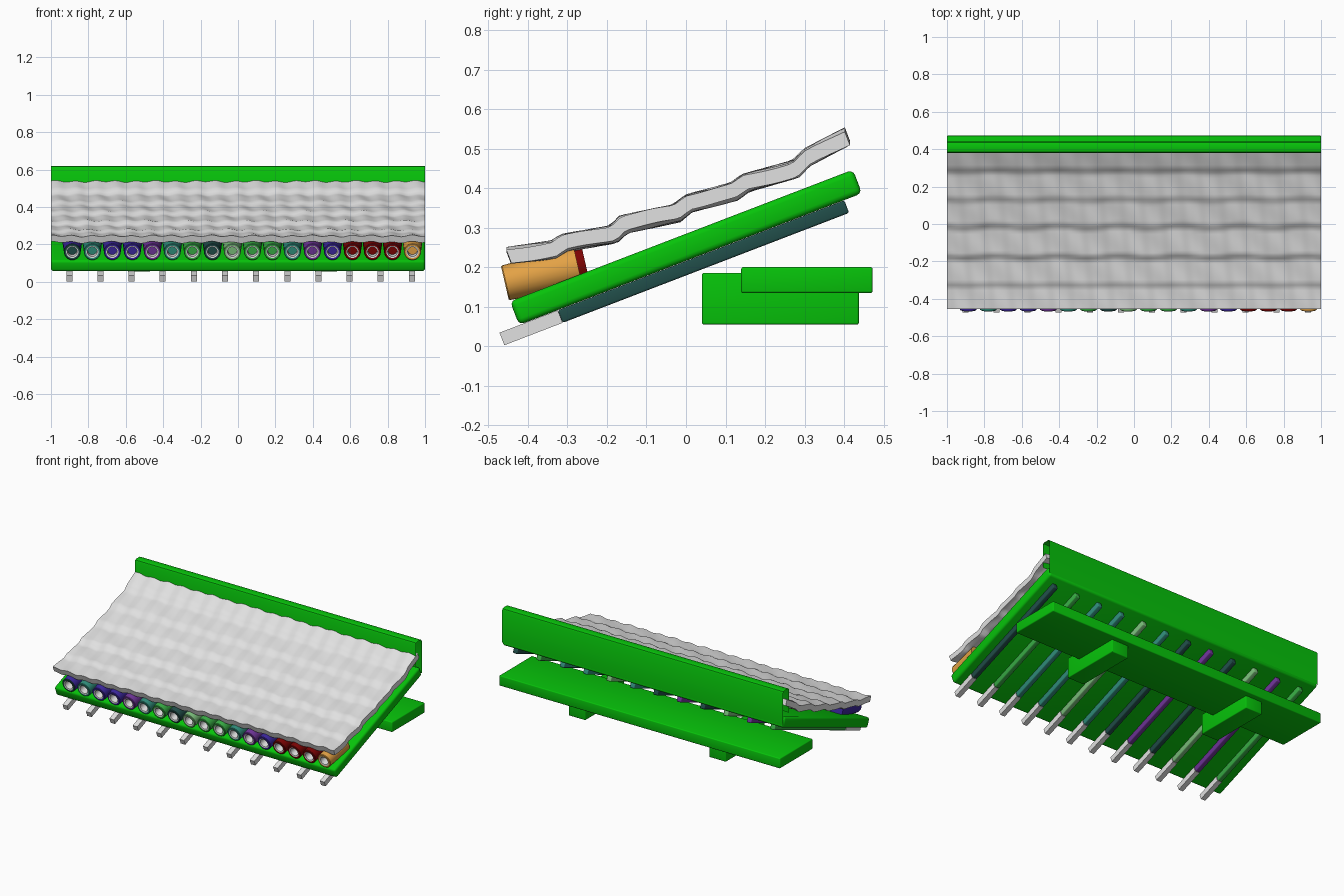
import bpy, bmesh, math
from mathutils import Matrix

cube = bpy.data.objects.get("Cube")
if cube:
    bpy.data.objects.remove(cube, do_unlink=True)


def material(name, *rgb):
    m = bpy.data.materials.new(name)
    m.use_nodes = True
    m.diffuse_color = (*rgb, 1)
    m.node_tree.nodes["Principled BSDF"].inputs["Base Color"].default_value = (*rgb, 1)
    return m


GREEN = material("bright green", 0.002, 0.55, 0.003)
PALE = material("pale grey", 0.75, 0.75, 0.75)
SLATE = material("dark slate", 0.015, 0.075, 0.067)
TEAL = material("teal", 0.03, 0.27, 0.2)
MINT = material("light green", 0.2, 0.52, 0.2)
LEAF = material("leaf green", 0.04, 0.42, 0.06)
INDIGO = material("indigo", 0.045, 0.02, 0.34)
PURPLE = material("purple", 0.16, 0.035, 0.32)
RED = material("dark red", 0.2, 0.001, 0.001)
ORANGE = material("orange", 0.77, 0.36, 0.06)


def finish(name, bm, mats, smooth=True):
    mesh = bpy.data.meshes.new(name)
    bm.to_mesh(mesh)
    bm.free()
    ob = bpy.data.objects.new(name, mesh)
    bpy.context.collection.objects.link(ob)
    for m in mats:
        mesh.materials.append(m)
    if smooth:
        bpy.ops.object.select_all(action='DESELECT')
        ob.select_set(True)
        bpy.context.view_layer.objects.active = ob
        bpy.ops.object.shade_smooth_by_angle(angle=math.radians(40))
    return ob


def box(name, size, loc, mat, pitch=0, bevel=0):
    bm = bmesh.new()
    bmesh.ops.create_cube(bm, size=1, matrix=Matrix.Diagonal((*size, 1)))
    if bevel:
        bmesh.ops.bevel(bm, geom=bm.edges[:], offset=bevel, segments=3,
                        profile=0.5, affect='EDGES')
    ob = finish(name, bm, [mat], bevel > 0)
    ob.location = loc
    ob.rotation_euler.x = pitch
    return ob


# Sloping deck, lower beam and its two brackets
PITCH = math.radians(21)
box("deck", (2, 0.93, 0.064), (0, 0, 0.25), GREEN, PITCH, 0.014)
box("lower_beam", (2, 0.333, 0.066), (0, 0.306, 0.167), GREEN, 0, 0.006)
for x in (-0.53, 0.47):
    box("bracket", (0.12, 0.397, 0.131), (x, 0.239, 0.12), GREEN, 0, 0.005)

# Rafters: bare tip at the eave, coloured length behind it
rafter_colours = [LEAF, PURPLE, MINT, SLATE, PURPLE, SLATE,
                  TEAL, MINT, TEAL, TEAL, LEAF, SLATE]
tip, length = 0.158, 0.935


def along_rafter(x, d):
    return (x, -0.466 + d * math.cos(PITCH), 0.018 + d * math.sin(PITCH))


for i, mat in enumerate(rafter_colours):
    x = -0.902 + i * 0.1665
    box("rafter_tip", (0.032, tip, 0.034), along_rafter(x, tip / 2), PALE, PITCH)
    box("rafter", (0.032, length - tip, 0.034),
        along_rafter(x, (tip + length) / 2), mat, PITCH, 0.005)

# Row of short hollow tubes along the eave
tube_colours = [SLATE, TEAL, INDIGO, INDIGO, PURPLE, TEAL, LEAF, SLATE, MINT,
                LEAF, LEAF, TEAL, PURPLE, INDIGO, RED, RED, RED, ORANGE]


def tube(x, body, front, extra):
    back = 0.095 + extra
    profile = [(0, back), (0.052, back), (0.045, -0.092), (0.042, -0.095),
               (0.033, -0.095), (0.026, -0.092), (0.025, -0.05), (0, -0.05)]
    bm = bmesh.new()
    verts = [bm.verts.new((r, 0, z)) for r, z in profile]
    edges = [bm.edges.new(pair) for pair in zip(verts, verts[1:])]
    bmesh.ops.spin(bm, geom=verts + edges, cent=(0, 0, 0), axis=(0, 0, 1),
                   angle=math.tau, steps=24)
    bmesh.ops.remove_doubles(bm, verts=bm.verts, dist=0.0005)
    bmesh.ops.recalc_face_normals(bm, faces=bm.faces)
    for f in bm.faces:
        c = f.calc_center_median()
        # pale lining around the hole, front rim and hole floor
        if 0.022 < c.xy.length < 0.031:
            f.material_index = 1
        elif c.z < -0.04:
            f.material_index = 2
    ob = finish("eave_tube", bm, [body, PALE, front])
    ob.location = (x, -0.366, 0.181)
    ob.rotation_euler.x = math.radians(-77)


for i, mat in enumerate(tube_colours):
    # the end tube by the right edge has an indigo body
    tube(-0.886 + i * 0.107, mat if i else INDIGO, mat,
         0 if mat is ORANGE else 0.02)

# Ridge cap: a folded strip with open ends
fold = [(0.38, 0.46), (0.38, 0.607), (0.384, 0.616), (0.393, 0.62),
        (0.428, 0.62), (0.437, 0.616), (0.441, 0.607), (0.441, 0.4)]
bm = bmesh.new()
rows = [[bm.verts.new((x, y, z)) for y, z in fold] for x in (-1, 1)]
for i in range(len(fold) - 1):
    bm.faces.new((rows[0][i], rows[1][i], rows[1][i + 1], rows[0][i + 1]))
finish("ridge_cap", bm, [GREEN])

# Rippled, stepped roof covering
steps = [(-0.455, 0.25), (-0.34, 0.267), (-0.315, 0.283), (-0.19, 0.305),
         (-0.165, 0.33), (-0.03, 0.358), (0, 0.383), (0.115, 0.413),
         (0.145, 0.435), (0.27, 0.47), (0.3, 0.5), (0.402, 0.553)]


def roof_height(x, y):
    z = steps[-1][1]
    for (y0, z0), (y1, z1) in zip(steps, steps[1:]):
        if y <= y1:
            z = z0 + (z1 - z0) * (y - y0) / (y1 - y0)
            break
    ripple = 0.004 * math.sin(math.tau * x / 0.107 + 6 * y)
    drift = 0.002 * math.sin(23 * x + 31 * y)
    return z - 0.005 + ripple + drift


bm = bmesh.new()
bmesh.ops.create_grid(bm, x_segments=160, y_segments=60, size=1)
for v in bm.verts:
    y = -0.0265 + v.co.y * 0.4285
    # step lines wander slightly from side to side
    wander = 0.006 * math.sin(19 * v.co.x) * (1 - abs(v.co.y))
    v.co = (v.co.x, y, roof_height(v.co.x, y + wander))
# thickness, keeping the side edges square
under = bmesh.ops.extrude_face_region(bm, geom=bm.faces[:], use_keep_orig=True)
for v in under["geom"]:
    if isinstance(v, bmesh.types.BMVert):
        v.co.y += 0.013
        v.co.z -= 0.034
bmesh.ops.recalc_face_normals(bm, faces=bm.faces)
finish("roof_covering", bm, [PALE])
